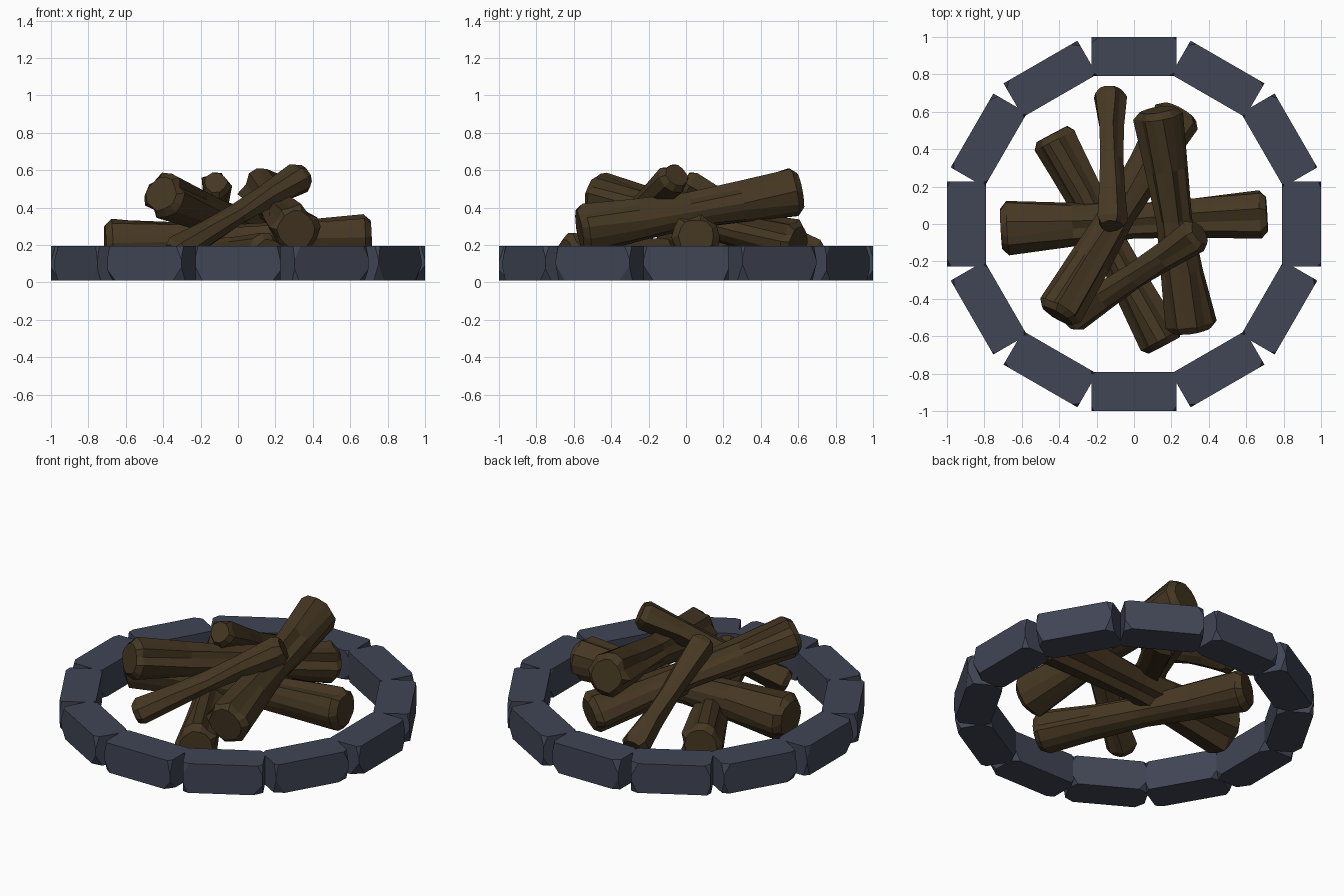
import bpy, bmesh, math, random
from mathutils import Vector, Matrix

random.seed(7)
if "Cube" in bpy.data.objects:
    bpy.data.objects.remove(bpy.data.objects["Cube"], do_unlink=True)


def material(name, rgb):
    m = bpy.data.materials.new(name)
    m.use_nodes = True
    m.diffuse_color = (*rgb, 1)
    bsdf = m.node_tree.nodes["Principled BSDF"]
    bsdf.inputs["Base Color"].default_value = (*rgb, 1)
    bsdf.inputs["Roughness"].default_value = 0.9
    return m


STONE = material("slate_stone", (0.052, 0.060, 0.090))
WOOD = material("dark_bark", (0.060, 0.038, 0.016))


def add_object(name, bm, mat):
    bmesh.ops.recalc_face_normals(bm, faces=bm.faces)
    mesh = bpy.data.meshes.new(name)
    bm.to_mesh(mesh)
    bm.free()
    mesh.materials.append(mat)
    obj = bpy.data.objects.new(name, mesh)
    bpy.context.collection.objects.link(obj)
    return obj


# Hewn stone: a block whose corners are each chipped off at random
def stone(name, angle):
    half = Vector((0.228, 0.104, 0.092))
    bm = bmesh.new()
    for sx in (-1, 1):
        for sy in (-1, 1):
            for sz in (-1, 1):
                big = 1.0 if sz < 0 else 0.6
                cut = (random.uniform(0.02, 0.07) * big,
                       random.uniform(0.02, 0.06) * big,
                       random.uniform(0.05, 0.088))
                corner = Vector((sx * half.x, sy * half.y, sz * half.z))
                for axis, sign in enumerate((sx, sy, sz)):
                    p = corner.copy()
                    p[axis] -= sign * cut[axis]
                    bm.verts.new(p)
    hull = bmesh.ops.convex_hull(bm, input=bm.verts)
    loose = [v for v in hull["geom_interior"] if isinstance(v, bmesh.types.BMVert)]
    bmesh.ops.delete(bm, geom=loose, context='VERTS')
    bmesh.ops.dissolve_limit(bm, angle_limit=0.02, verts=bm.verts, edges=bm.edges)
    place = Matrix.Rotation(angle, 4, 'Z') @ Matrix.Translation((0, -0.896, 0.102))
    bmesh.ops.transform(bm, matrix=place, verts=bm.verts)
    add_object(name, bm, STONE)


for i in range(12):
    stone(f"ring_stone_{i + 1}", i * math.tau / 12)


# Split log: flared ends, narrow waist, wedge grooves running along the bark
def log(name, start, end, r_start, r_end, waist=0.72, sides=14):
    start, end = Vector(start), Vector(end)
    axis = end - start
    length = axis.length
    turn = axis.to_track_quat('Z', 'Y')
    bevel = 0.035 / length
    stations = [(0, 0.74), (bevel, 1), (0.27, 0.84), (0.5, waist),
                (0.73, 0.82), (1 - bevel, 1), (1, 0.74)]
    lumps = [random.uniform(0.92, 1.06) for _ in range(sides)]
    grooves = random.sample(range(0, sides, 2), 4)
    bm = bmesh.new()
    rings = []
    for k, (t, scale) in enumerate(stations):
        ring = []
        for s in range(sides):
            r = (r_start + (r_end - r_start) * t) * scale * lumps[s]
            if 0 < k < len(stations) - 1:
                r *= random.uniform(0.96, 1.04)
                if s in grooves and random.random() < 0.75:
                    r *= 0.80
            a = (s + random.uniform(-0.18, 0.18)) * math.tau / sides
            p = Vector((r * math.cos(a), r * math.sin(a), t * length))
            ring.append(bm.verts.new(start + turn @ p))
        rings.append(ring)
    for lower, upper in zip(rings, rings[1:]):
        for s in range(sides):
            n = (s + 1) % sides
            bm.faces.new((lower[s], lower[n], upper[n], upper[s]))
    bm.faces.new(rings[0][::-1])
    bm.faces.new(rings[-1])
    add_object(name, bm, WOOD)


# Log pile: four thick logs stacked, two thin ones leaning on top
log("cross_log", (-0.71, -0.03, 0.20), (0.71, 0.05, 0.245), 0.15, 0.13, 0.68)
log("ground_log", (-0.44, 0.48, 0.15), (0.16, -0.65, 0.132), 0.13, 0.132)
log("left_leaning_log", (-0.41, -0.49, 0.475), (0.25, 0.60, 0.21), 0.125, 0.125)
log("right_leaning_log", (0.125, 0.61, 0.485), (0.31, -0.57, 0.28), 0.13, 0.138, 0.70)
log("thin_back_log", (-0.12, -0.01, 0.535), (-0.13, 0.71, 0.14), 0.085, 0.09, 0.74, 10)
log("thin_front_log", (0.35, -0.05, 0.575), (-0.35, -0.51, 0.15), 0.09, 0.085, 0.74, 10)
